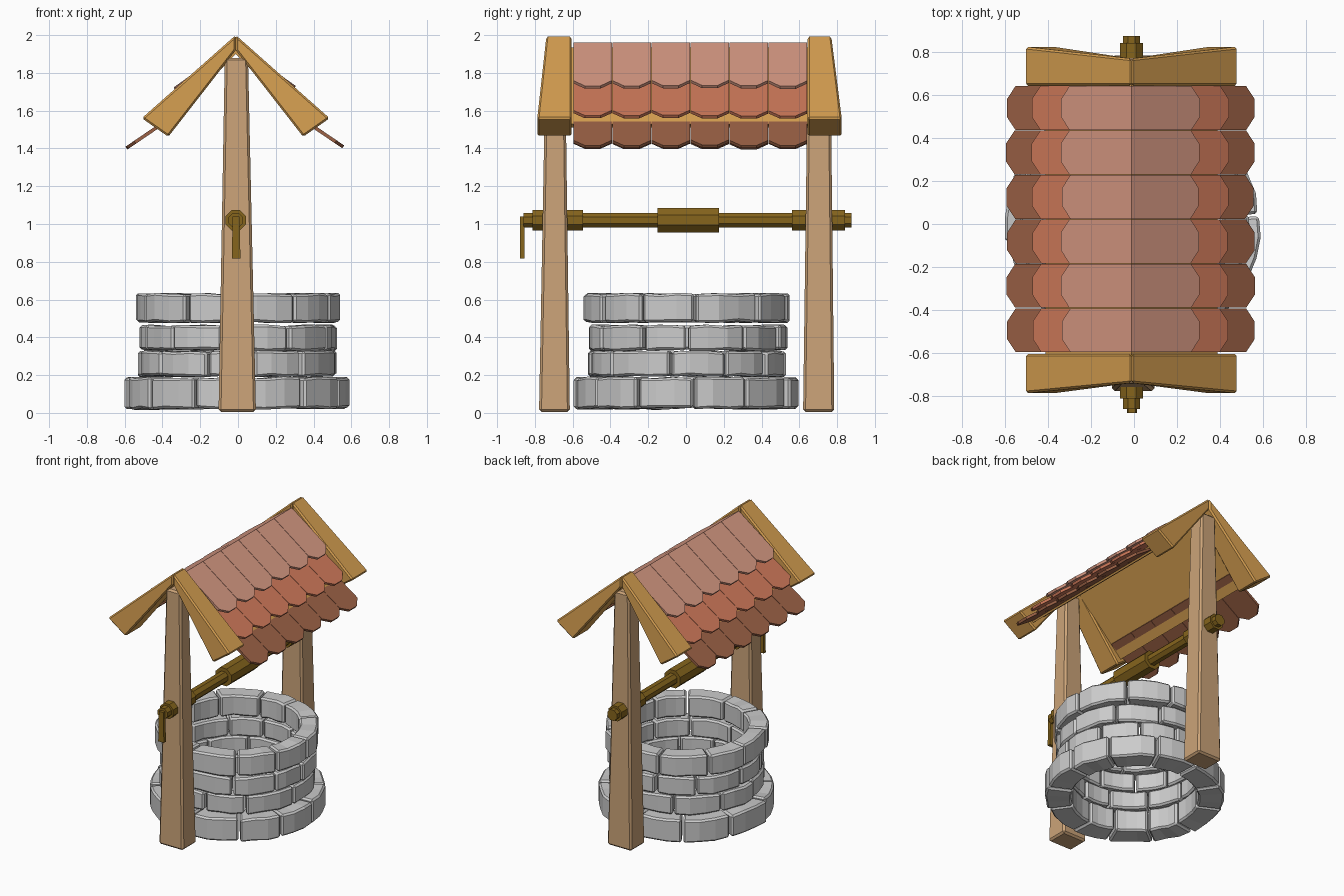
import bpy, bmesh, math, random
from mathutils import Vector

if "Cube" in bpy.data.objects:
    bpy.data.objects.remove(bpy.data.objects["Cube"])

random.seed(4)
CX = -0.012  # ridge, posts and axle share this x


def mat(name, rgb):
    m = bpy.data.materials.new(name)
    m.diffuse_color = (*rgb, 1)
    m.use_nodes = True
    m.node_tree.nodes["Principled BSDF"].inputs["Base Color"].default_value = m.diffuse_color
    return m


POST = mat("post_wood", (0.60, 0.37, 0.19))
BEAM = mat("roof_wood", (0.66, 0.34, 0.08))
AXLE = mat("axle_wood", (0.24, 0.13, 0.012))
TILES = [mat("tile_pale", (0.66, 0.31, 0.22)),
         mat("tile_red", (0.62, 0.19, 0.10)),
         mat("tile_brown", (0.33, 0.12, 0.06))]


def finish(bm, name, material=None, bevel=0):
    bmesh.ops.recalc_face_normals(bm, faces=bm.faces)
    me = bpy.data.meshes.new(name)
    bm.to_mesh(me)
    bm.free()
    ob = bpy.data.objects.new(name, me)
    bpy.context.collection.objects.link(ob)
    if material:
        me.materials.append(material)
    if bevel:
        mod = ob.modifiers.new("bevel", 'BEVEL')
        mod.width, mod.segments = bevel, 1
        mod.limit_method, mod.angle_limit = 'ANGLE', math.radians(40)
    return ob


def loft(bm, loop_a, loop_b):
    """Closed solid between two loops with the same point count."""
    a = [bm.verts.new(p) for p in loop_a]
    b = [bm.verts.new(p) for p in loop_b]
    bm.faces.new(a)
    bm.faces.new(b[::-1])
    for i in range(len(a)):
        j = (i + 1) % len(a)
        bm.faces.new((a[i], b[i], b[j], a[j]))


def rect(x0, x1, y0, y1, z):
    return [(x0, y0, z), (x1, y0, z), (x1, y1, z), (x0, y1, z)]


# Stone courses: wedge blocks with uneven widths and faces
def stone_ring(name, z0, z1, r_in, r_out, count, start):
    bm = bmesh.new()
    step = math.tau / count
    cuts = [start + i * step + random.uniform(-.12, .12) * step for i in range(count)]
    cuts.append(cuts[0] + math.tau)
    for a0, a1 in zip(cuts, cuts[1:]):
        gap = 0.006 / r_out
        dr = random.uniform(-.012, .008)
        rings = []
        for k in range(4):
            a = a0 + gap + (a1 - a0 - 2 * gap) * k / 3
            ro = r_out + dr + random.uniform(-.006, .006)
            zb, zt = z0 + random.uniform(-.006, .006), z1 + random.uniform(-.006, .004)
            c, s = math.cos(a), math.sin(a)
            rings.append([bm.verts.new((r * c - .003, r * s + .003, z))
                          for r, z in ((r_in, zb), (ro, zb), (ro, zt), (r_in, zt))])
        bm.faces.new(rings[0])
        bm.faces.new(rings[-1][::-1])
        for p, q in zip(rings, rings[1:]):
            for i in range(4):
                bm.faces.new((p[i], q[i], q[(i + 1) % 4], p[(i + 1) % 4]))
    finish(bm, name, None, 0.012)


stone_ring("stone_base_course", 0.022, 0.188, 0.425, 0.592, 12, 0.10)
stone_ring("stone_lower_course", 0.194, 0.326, 0.42, 0.522, 11, 0.35)
stone_ring("stone_middle_course", 0.331, 0.464, 0.42, 0.522, 11, 0.05)
stone_ring("stone_rim_course", 0.481, 0.632, 0.415, 0.543, 11, 0.15)

# Tapered posts
for name, b0, b1, t0, t1 in (("front_post", -.778, -.615, -.743, -.640),
                             ("back_post", .620, .785, .645, .765)):
    bm = bmesh.new()
    loft(bm, rect(-.103, .095, b0, b1, .005), rect(-.070, .053, t0, t1, 1.88))
    finish(bm, name, POST, 0.013)

# Gable boards: thin at the ridge, wide and thick at the eaves
for name, inner, ridge, eave in (("front_gable", -.605, -.740, -.788),
                                 ("back_gable", .643, .770, .825)):
    for side, label in ((-1, "left"), (1, "right")):
        prof = [(0, 2.0, ridge), (.497, 1.56, eave), (.357, 1.462, eave), (0, 1.92, ridge)]
        bm = bmesh.new()
        loft(bm, [(CX + side * x, inner, z) for x, z, _ in prof],
             [(CX + side * x, y, z) for x, z, y in prof])
        finish(bm, f"{name}_{label}", BEAM, 0.010)

# Roof decking under the tiles
bm = bmesh.new()
deck = [(0, 1.935), (.40, 1.53), (.38, 1.51), (0, 1.90), (-.38, 1.51), (-.40, 1.53)]
loft(bm, [(CX + x, -.61, z) for x, z in deck], [(CX + x, .65, z) for x, z in deck])
finish(bm, "roof_deck", BEAM)

# Tile rows: six clipped-corner tiles a side, start and end of each row as (x, z)
rows = [((0.0, 1.960), (.316, 1.732)),
        ((.17, 1.765), (.451, 1.574)),
        ((.30, 1.602), (.571, 1.418))]
Y0, Y1, N = -.598, .643, 6
w = (Y1 - Y0) / N
for (p0, p1), material, label in zip(rows, TILES, ("upper", "middle", "lower")):
    bm = bmesh.new()
    for side in (-1, 1):
        for i in range(N):
            start, end = Vector(p0), Vector(p1)
            d = (end - start).normalized()
            n = Vector((-d.y, d.x)) * -0.018
            if n.y > 0:
                n = -n
            end = end + d * random.uniform(-.004, .004)
            if side < 0:
                end = end + d * 0.012
            y = Y0 + i * w
            e = .0015
            shoulder = end - d * .048
            outline = [(start, y + e), (shoulder, y + e), (end, y + .3 * w),
                       (end, y + .7 * w), (shoulder, y + w - e), (start, y + w - e)]
            loft(bm, [(CX + side * p.x, yy, p.y) for p, yy in outline],
                 [(CX + side * max((p + n).x, 0), yy, (p + n).y) for p, yy in outline])
    finish(bm, f"{label}_tiles", material)


# Winding axle with collars and drum
def rod(name, y0, y1, r):
    bm = bmesh.new()
    ring = [(r * math.cos((i + .5) * math.tau / 8), r * math.sin((i + .5) * math.tau / 8))
            for i in range(8)]
    loft(bm, [(CX + x, y0, 1.02 + z) for x, z in ring],
         [(CX + x, y1, 1.02 + z) for x, z in ring])
    finish(bm, name, AXLE)


rod("axle", -.86, .876, .042)
rod("axle_drum", -.152, .175, .069)
rod("front_collar", -.812, -.545, .058)
rod("back_collar", .56, .842, .058)

# Crank handle
bm = bmesh.new()
loft(bm, rect(-.033, .013, -.880, -.856, .818), rect(-.028, .008, -.880, -.856, 1.04))
finish(bm, "crank_handle", AXLE)
